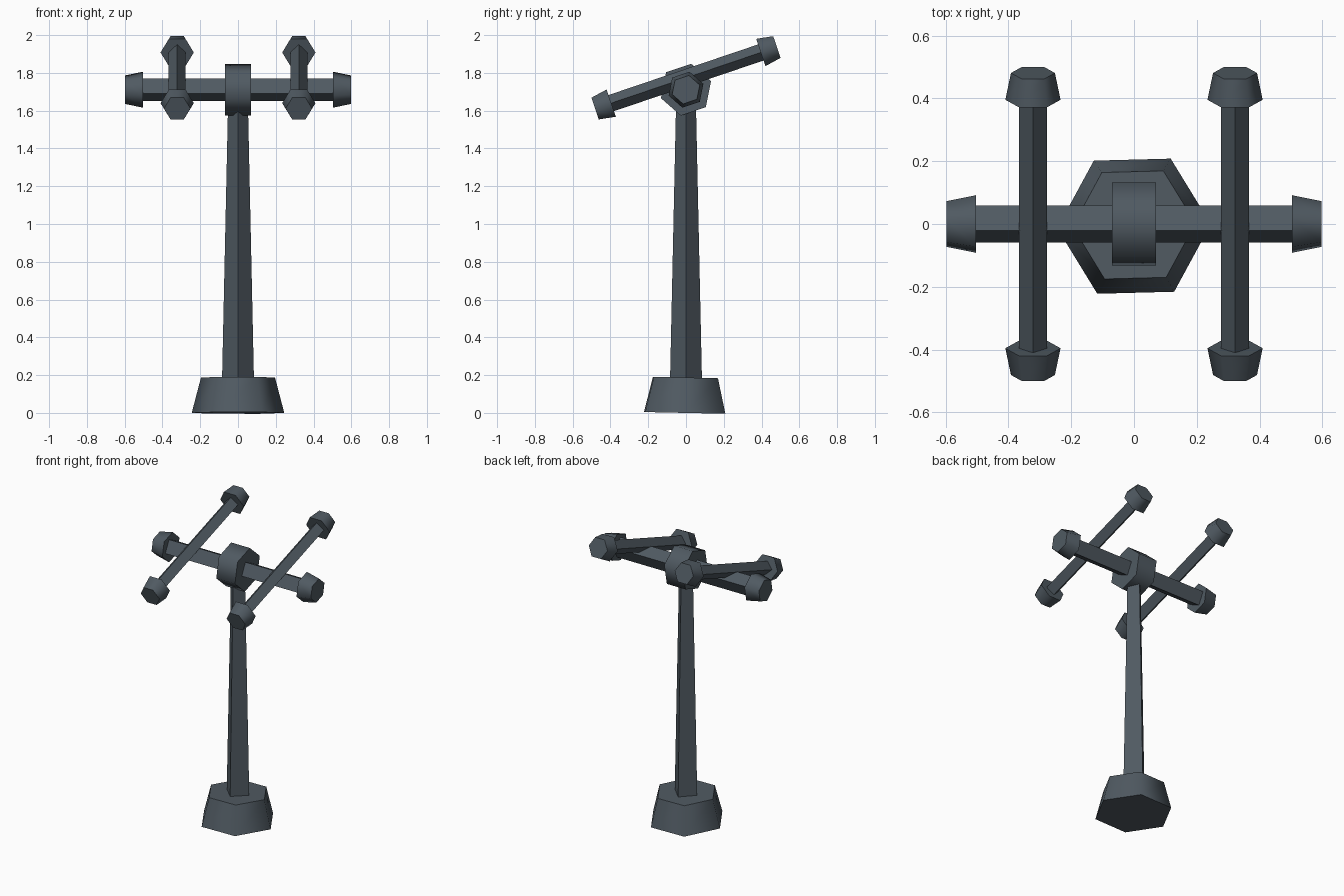
import bpy, math
from mathutils import Matrix, Vector

if "Cube" in bpy.data.objects:
    bpy.data.objects.remove(bpy.data.objects["Cube"])

metal = bpy.data.materials.new("dark_slate_metal")
metal.diffuse_color = (0.08, 0.102, 0.122, 1)
metal.use_nodes = True
metal.node_tree.nodes["Principled BSDF"].inputs["Base Color"].default_value = metal.diffuse_color
TILT = math.radians(18.7)


def prism(name, sides, r1, r2, start, end, first):
    """Tapered prism from start to end; 'first' is the direction of its first corner."""
    start, end = Vector(start), Vector(end)
    axis = (end - start).normalized()
    u = Vector(first)
    u = (u - axis * u.dot(axis)).normalized()
    v = axis.cross(u)
    verts = []
    for centre, r in ((start, r1), (end, r2)):
        for i in range(sides):
            a = 2 * math.pi * i / sides
            verts.append(centre + r * (math.cos(a) * u + math.sin(a) * v))
    faces = [(i, (i + 1) % sides, sides + (i + 1) % sides, sides + i) for i in range(sides)]
    faces += [tuple(reversed(range(sides))), tuple(range(sides, 2 * sides))]
    mesh = bpy.data.meshes.new(name)
    mesh.from_pydata(verts, [], faces)
    mesh.materials.append(metal)
    ob = bpy.data.objects.new(name, mesh)
    bpy.context.collection.objects.link(ob)
    # hexagonal parts read as rounded, square bars stay flat
    if sides == 6:
        bpy.ops.object.select_all(action='DESELECT')
        ob.select_set(True)
        bpy.context.view_layer.objects.active = ob
        bpy.ops.object.shade_smooth_by_angle(angle=math.radians(62))
    return ob


tilted = Vector((0, math.cos(TILT), math.sin(TILT)))

# foot and pole
a = math.radians(1.5)
prism("foot", 6, 0.245, 0.196, (0, -0.007, 0), (0, -0.003, 0.187), (math.cos(a), math.sin(a), 0))
prism("pole", 4, 0.085, 0.053, (0, 0, 0.15), (0, 0, 1.62), (1, 0, 0))

# hub and crossbar
H = 1.711
prism("hub", 6, 0.14, 0.14, (-0.07, 0, H), (0.07, 0, H), tilted)
prism("crossbar", 4, 0.063, 0.063, (-0.55, 0, H), (0.55, 0, H), tilted)

for s, side in ((-1, "left"), (1, "right")):
    prism(side + "_crossbar_cap", 6, 0.097, 0.077, (s * 0.503, 0, H), (s * 0.597, 0, H), tilted)
    # tilted long arm with a cap at each end
    c = Vector((s * 0.322, 0, 1.774))
    prism(side + "_arm", 4, 0.045, 0.045, c - tilted * 0.46, c + tilted * 0.46, (1, 0, 0))
    for e, end in ((-1, "front"), (1, "back")):
        prism(side + "_" + end + "_arm_cap", 6, 0.088, 0.07,
              c + tilted * 0.418 * e, c + tilted * 0.508 * e, (1, 0, 0))
